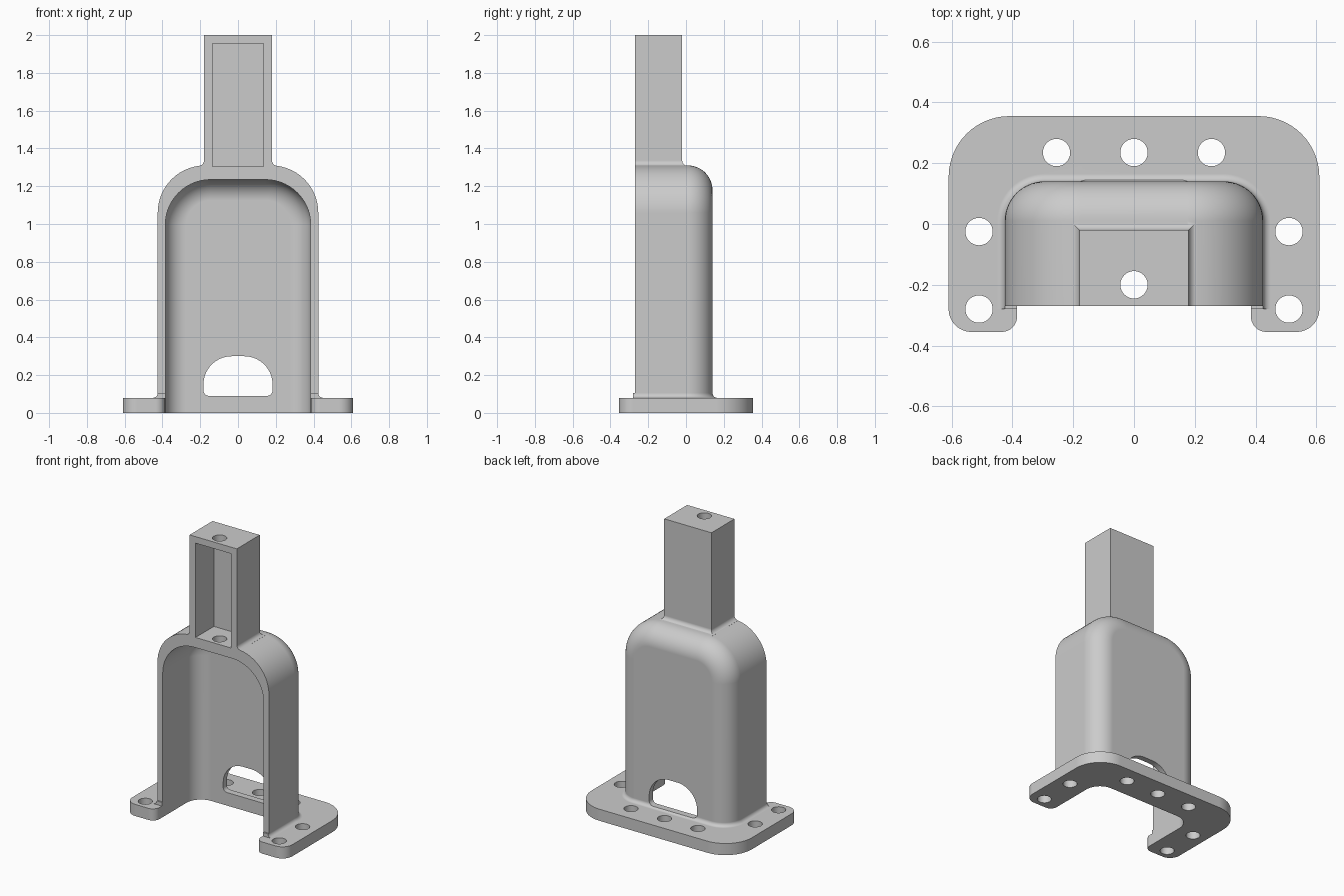
import bpy, bmesh, math
from mathutils import Vector

cube = bpy.data.objects.get("Cube")
if cube:
    bpy.data.objects.remove(cube, do_unlink=True)

ARC = 14          # segments per quarter turn
FRONT = -0.27     # front plane of shell and stem
PLATE = 0.08      # plate thickness

grey = bpy.data.materials.new("neutral grey")
grey.use_nodes = True
grey.diffuse_color = (0.6, 0.6, 0.6, 1)
grey.node_tree.nodes["Principled BSDF"].inputs["Base Color"].default_value = (0.6, 0.6, 0.6, 1)


def rounded(corners):
    """Right-angled outline with a radius at every corner (x, y, r)."""
    pts = []
    for i, (x, y, r) in enumerate(corners):
        p = Vector((x, y))
        if r <= 0:
            pts.append(p)
            continue
        back = (Vector(corners[i - 1][:2]) - p).normalized()
        ahead = (Vector(corners[(i + 1) % len(corners)][:2]) - p).normalized()
        c = p + (back + ahead) * r
        for k in range(ARC + 1):
            a = math.pi / 2 * k / ARC
            pts.append(c - ahead * r * math.cos(a) - back * r * math.sin(a))
    return pts


def box_outline(x, low, high, r_low=0, r_high=0):
    return rounded([(-x, low, r_low), (x, low, r_low), (x, high, r_high), (-x, high, r_high)])


def flat(pts, z):
    return [(p.x, p.y, z) for p in pts]


def upright(pts, y):
    return [(p.x, y, p.y) for p in pts]


def loft(name, rings):
    """Closed solid through matching rings."""
    bm = bmesh.new()
    loops = [[bm.verts.new(p) for p in ring] for ring in rings]
    n = len(loops[0])
    for a, b in zip(loops, loops[1:]):
        for i in range(n):
            j = (i + 1) % n
            bm.faces.new((a[i], a[j], b[j], b[i]))
    bm.faces.new(loops[0])
    bm.faces.new(loops[-1])
    bmesh.ops.recalc_face_normals(bm, faces=bm.faces[:])
    mesh = bpy.data.meshes.new(name)
    bm.to_mesh(mesh)
    bm.free()
    mesh.materials.append(grey)
    ob = bpy.data.objects.new(name, mesh)
    bpy.context.collection.objects.link(ob)
    return ob


def arch(name, hw, top, r, low, front, back, fillet):
    """Arched block whose rear edge is rounded."""
    rings = [upright(box_outline(hw, low, top, 0, r), front)]
    for k in range(ARC + 1):
        a = math.pi / 2 * k / ARC
        d = fillet * (1 - math.cos(a))
        rings.append(upright(box_outline(hw - d, low, top - d, 0, r - d),
                             back - fillet + fillet * math.sin(a)))
    return loft(name, rings)


def cove(name, hw, front, back, r, z, f):
    """Concave fillet skirt around the sides and rear of a block."""
    rings = []
    for k in range(-1, ARC + 1):
        a = math.pi / 2 * max(k, 0) / ARC
        d = f * (1 - math.sin(a))
        h = z - 0.03 if k < 0 else z + f * (1 - math.cos(a))
        rings.append(flat(box_outline(hw + d, front, back + d, 0, r + d if r else 0), h))
    return loft(name, rings)


def hole(name, x, y, low, high, r=0.045):
    ring = [Vector((x + r * math.cos(t * math.tau / 40), y + r * math.sin(t * math.tau / 40)))
            for t in range(40)]
    return loft(name, [flat(ring, low), flat(ring, high)])


def combine(target, tool, operation):
    mod = target.modifiers.new("join", 'BOOLEAN')
    mod.operation, mod.solver, mod.object = operation, 'EXACT', tool
    with bpy.context.temp_override(object=target, active_object=target):
        bpy.ops.object.modifier_apply(modifier=mod.name)
    bpy.data.objects.remove(tool, do_unlink=True)


# Solid parts: mounting plate, arched shell, stem and blending fillets
outline = box_outline(0.61, -0.355, 0.355, 0.075, 0.2)
bracket = loft("mounting_bracket", [flat(outline, 0), flat(outline, PLATE)])
stem = box_outline(0.18, FRONT, -0.02)
solids = [
    arch("shell", 0.425, 1.31, 0.25, 0.03, FRONT, 0.14, 0.13),
    loft("stem", [flat(stem, 1.27), flat(stem, 2.0)]),
    cove("shell_fillet", 0.425, FRONT - 0.01, 0.14, 0.13, PLATE, 0.025),
    cove("stem_fillet", 0.18, FRONT, -0.02, 0, 1.308, 0.028),
]
for part in solids:
    combine(bracket, part, 'UNION')

# Cavity, rear window, stem pocket and bolt holes
window = box_outline(0.183, 0.09, 0.3, 0.03, 0.15)
pocket = box_outline(0.135, 1.305, 1.955)
cutters = [
    arch("cavity", 0.385, 1.235, 0.24, -0.1, -0.6, 0.1, 0.11),
    loft("rear_window", [upright(window, 0.03), upright(window, 0.5)]),
    loft("stem_pocket", [upright(pocket, -0.6), upright(pocket, -0.07)]),
    hole("stem_hole", 0, -0.2, 1.1, 2.2),
    hole("rear_hole", 0, 0.235, -0.1, 0.2),
]
for side in (-1, 1):
    for x, y in ((0.51, -0.28), (0.51, -0.025), (0.255, 0.235)):
        cutters.append(hole("bolt_hole", side * x, y, -0.1, 0.2))
for part in cutters:
    combine(bracket, part, 'DIFFERENCE')

# Round the inner front corners of the two plate feet
bm = bmesh.new()
bm.from_mesh(bracket.data)
bmesh.ops.remove_doubles(bm, verts=bm.verts[:], dist=1e-5)
corners = [e for e in bm.edges
           if all(abs(abs(v.co.x) - 0.385) < 1e-3 and abs(v.co.y + 0.355) < 1e-3 for v in e.verts)]
bmesh.ops.bevel(bm, geom=corners, offset=0.05, segments=10, profile=0.5, affect='EDGES')
bm.to_mesh(bracket.data)
bm.free()

# Smooth curves with crisp edges
for ob in bpy.context.selected_objects:
    ob.select_set(False)
bracket.select_set(True)
bpy.context.view_layer.objects.active = bracket
bpy.ops.object.shade_smooth_by_angle(angle=math.radians(30))
weighted = bracket.modifiers.new("weighted_normals", 'WEIGHTED_NORMAL')
weighted.keep_sharp = True
